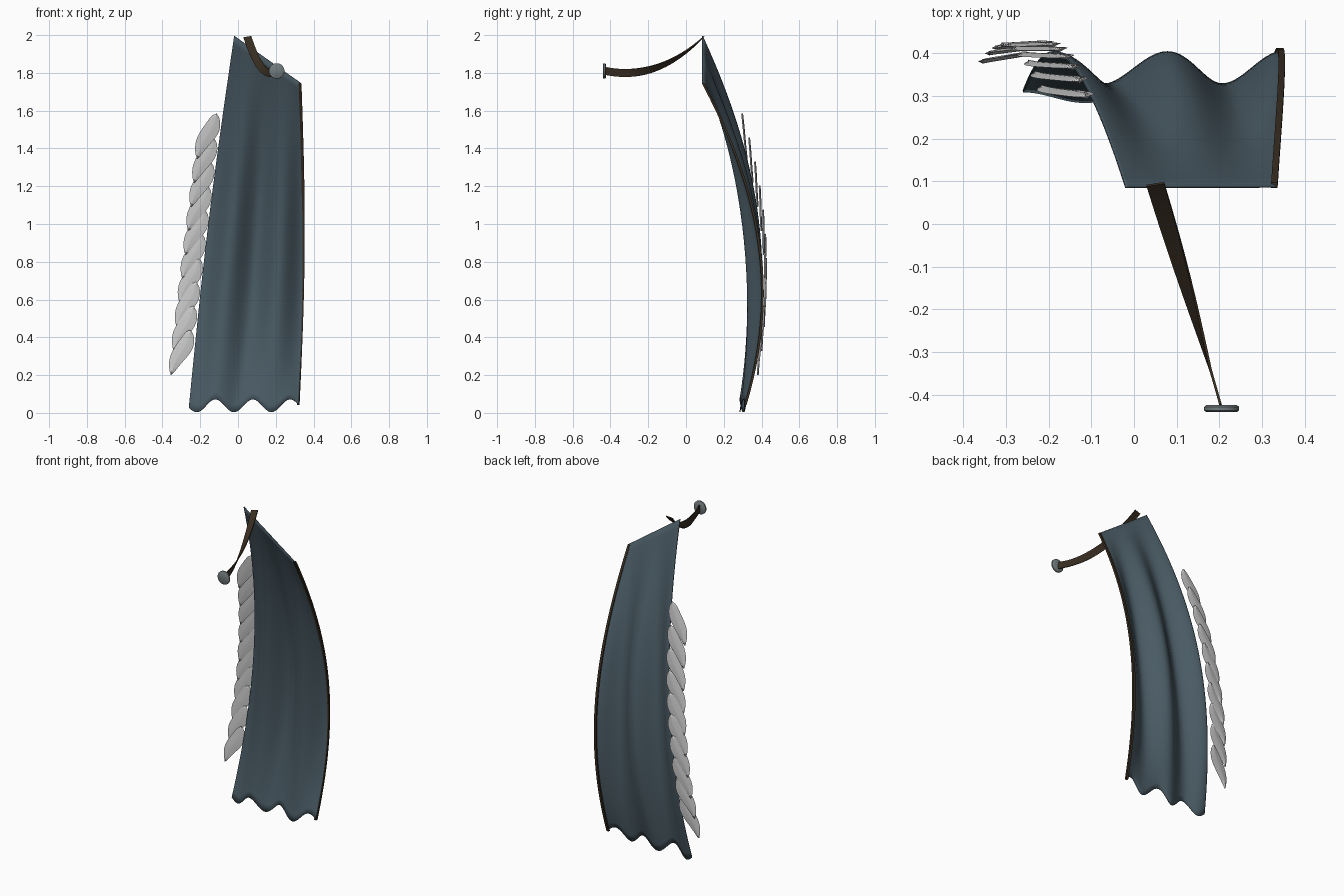
import bpy, bmesh
from math import sin, cos, pi, radians
from mathutils import Vector

cube = bpy.data.objects.get("Cube")
if cube:
    bpy.data.objects.remove(cube, do_unlink=True)


def material(name, rgb):
    m = bpy.data.materials.new(name)
    m.use_nodes = True
    m.diffuse_color = (*rgb, 1)
    bsdf = m.node_tree.nodes["Principled BSDF"]
    bsdf.inputs["Base Color"].default_value = (*rgb, 1)
    bsdf.inputs["Roughness"].default_value = 0.7
    return m


CLOTH = material("slate blue cloth", (0.068, 0.104, 0.128))
LEATHER = material("dark brown leather", (0.04, 0.027, 0.016))
METAL = material("grey metal", (0.17, 0.2, 0.205))
FEATHER = material("pale feather", (0.6, 0.61, 0.6))


def loft(name, rows, mat, closed=False, angle=40):
    """Skin rows of points; closed rows become a capped tube."""
    bm = bmesh.new()
    grid = [[bm.verts.new(p) for p in row] for row in rows]
    n = len(grid[0])
    for a, b in zip(grid, grid[1:]):
        for i in range(n if closed else n - 1):
            j = (i + 1) % n
            bm.faces.new((a[i], a[j], b[j], b[i]))
    if closed:
        bm.faces.new(grid[0])
        bm.faces.new(grid[-1])
    bmesh.ops.recalc_face_normals(bm, faces=bm.faces)
    mesh = bpy.data.meshes.new(name)
    bm.to_mesh(mesh)
    bm.free()
    mesh.materials.append(mat)
    ob = bpy.data.objects.new(name, mesh)
    bpy.context.collection.objects.link(ob)
    bpy.ops.object.select_all(action="DESELECT")
    ob.select_set(True)
    bpy.context.view_layer.objects.active = ob
    bpy.ops.object.shade_smooth_by_angle(angle=radians(angle))
    return ob


def cape_point(u, v):
    """u runs across the cloth, v runs from the top edge to the hem."""
    left = -0.02 - 0.24 * v - 0.015 * sin(pi * v)
    right = 0.333 - 0.01 * v + 0.022 * sin(pi * v)
    fold = 0.032 * sin(pi * v ** 1.15) + 0.0125 * v
    y = 0.087 + 0.824 * v - 0.613 * v * v + fold * cos(4 * pi * u)
    top = 1.995 - 0.25 * u
    scallop = -0.034 * cos(2 * pi * (u - 0.07) / 0.34) * v ** 4
    return Vector((left + (right - left) * u, y, top + (0.038 - top) * v + scallop))


# Rippled cloth with a scalloped hem
cape = loft("cape_cloth", [[cape_point(i / 64, j / 48) for i in range(65)]
                           for j in range(49)], CLOTH)
solid = cape.modifiers.new("thickness", "SOLIDIFY")
solid.thickness = 0.005
solid.offset = 0

# Leather binding along the outer edge
rows = []
for j in range(41):
    p = cape_point(1, j / 40)
    rows.append([p + Vector((dx, dy, 0)) for dx, dy in
                 ((-0.012, -0.003), (0.003, -0.003), (0.003, 0.01), (-0.012, 0.01))])
loft("edge_binding", rows, LEATHER, closed=True)

# Twisting shoulder strap
a, b, c = Vector((0.05, 0.093, 1.99)), Vector((0.125, -0.15, 1.755)), Vector((0.203, -0.425, 1.81))


def strap_point(t):
    return a * (1 - t) ** 2 + b * 2 * t * (1 - t) + c * t * t


rows = []
for j in range(33):
    t = j / 32
    p = strap_point(t)
    along = (strap_point(t + 0.01) - strap_point(t - 0.01)).normalized()
    twist = min(1, t / 0.85) * pi / 2
    wide = Vector((cos(twist), 0, sin(twist)))
    wide = (wide - along * wide.dot(along)).normalized() * 0.021
    thin = along.cross(wide).normalized() * 0.003
    rows.append([p + wide + thin, p - wide + thin, p - wide - thin, p + wide - thin])
loft("shoulder_strap", rows, LEATHER, closed=True)

# Round clasp with softened rims
rows = [[Vector((0.205 + r * cos(k * pi / 16), y, 1.81 + r * sin(k * pi / 16)))
         for k in range(32)]
        for r, y in ((0.036, -0.44), (0.041, -0.436), (0.041, -0.428), (0.036, -0.424))]
loft("clasp_disc", rows, METAL, closed=True)

# Overlapping feathers down the other edge
COUNT = 10
for k in range(COUNT):
    t = k / (COUNT - 1)
    z = 1.465 - 1.145 * t
    y = cape_point(0, (1.995 - z) / 1.957).y + 0.02
    centre = Vector((-0.165 - 0.138 * t, y, z))
    half = Vector((0.052, -0.012 * (1 - 1.8 * t), 0.119))
    side = Vector((half.z, 0.012, -half.x)).normalized()
    depth = half.cross(side).normalized()
    rows = []
    for j in range(17):
        s = j / 16
        w = 0.043 * max(0.03, sin(pi * s ** 0.8) ** 0.7 if 0 < s < 1 else 0)
        bow = 0.008 * sin(2 * pi * s)
        p = centre + half * (1 - 2 * s) + side * bow
        d = depth * 0.005
        rows.append([p + side * w, p + d + side * w * 0.12, p + d - side * w * 0.12,
                     p - side * w, p - d - side * w * 0.12, p - d + side * w * 0.12])
    loft(f"feather_{k + 1}", rows, FEATHER, closed=True, angle=12)
